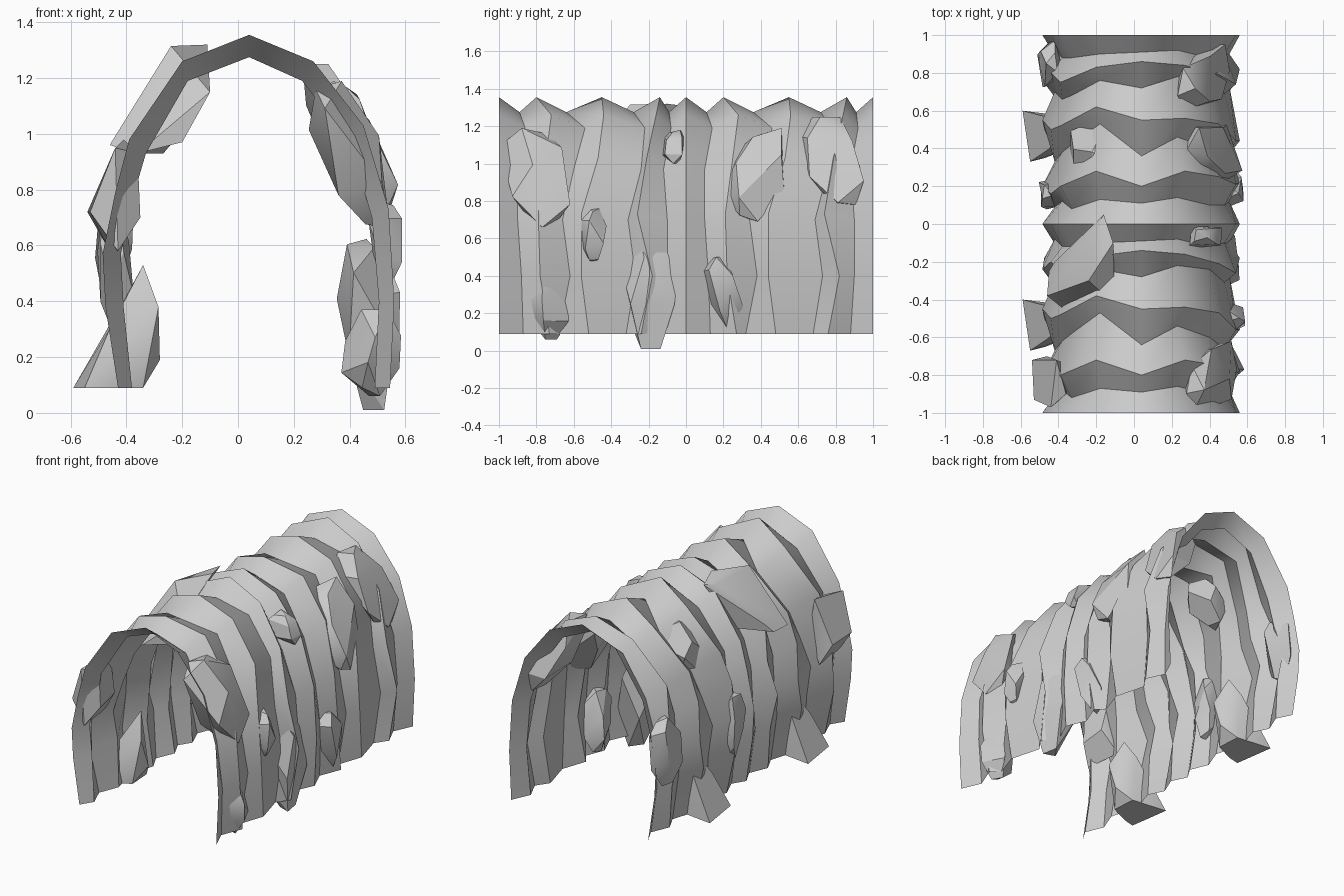
import bpy, bmesh, math, random

if "Cube" in bpy.data.objects:
    bpy.data.objects.remove(bpy.data.objects["Cube"])

# Arch outline (x, z), left foot to right foot: ridge rings and groove rings
RIDGE = [(-.43, .09), (-.475, .38), (-.485, .57), (-.44, .79), (-.39, .98), (-.2, 1.26),
         (.04, 1.355), (.27, 1.26), (.45, 1.03), (.54, .73), (.56, .4), (.545, .09)]
GROOVE = [(-.38, .09), (-.41, .38), (-.42, .57), (-.38, .76), (-.33, .93), (-.18, 1.19),
          (.04, 1.275), (.23, 1.19), (.4, .97), (.48, .7), (.505, .4), (.49, .09)]

# Zigzag y position of every ring inside one repeat of length 1
RINGS = [
    [0] * 12,
    [.08, .1, .09, .12, .08, .13, .11, .14, .1, .1, .12, .13],
    [.2, .17, .2, .16, .2, .28, .2, .28, .25, .21, .22, .27],
    [.33, .36, .33, .38, .42, .53, .36, .46, .4, .34, .38, .32],
    [.52, .5, .55, .5, .52, .62, .55, .56, .53, .44, .44, .48],
    [.68, .66, .7, .66, .68, .76, .72, .78, .76, .69, .73, .68],
    [.78, .82, .76, .8, .75, .83, .86, .84, .79, .74, .82, .76],
    [.9, .88, .92, .88, .88, .9, .91, .92, .88, .9, .9, .88],
]


def finish(name, bm):
    bmesh.ops.recalc_face_normals(bm, faces=bm.faces)
    me = bpy.data.meshes.new(name)
    bm.to_mesh(me)
    bm.free()
    ob = bpy.data.objects.new(name, me)
    bpy.context.collection.objects.link(ob)
    return ob


# Folded tunnel wall: two repeats plus a closing ring, smooth around, sharp at folds
bm = bmesh.new()
grid = []
for i in range(17):
    outline = GROOVE if i % 2 else RIDGE
    base = i // 8 - 1
    grid.append([bm.verts.new((x, base + y, z))
                 for (x, z), y in zip(outline, RINGS[i % 8])])
for a, b in zip(grid, grid[1:]):
    for j in range(11):
        bm.faces.new((a[j], a[j + 1], b[j + 1], b[j])).smooth = True
for ring in grid:
    for a, b in zip(ring, ring[1:]):
        bm.edges.get((a, b)).smooth = False
finish("tunnel_wall", bm)


def hull(name, points):
    bm = bmesh.new()
    for p in points:
        bm.verts.new(p)
    bmesh.ops.convex_hull(bm, input=bm.verts)
    loose = [v for v in bm.verts if not v.link_faces]
    bmesh.ops.delete(bm, geom=loose, context='VERTS')
    bmesh.ops.dissolve_limit(bm, angle_limit=math.radians(12), verts=bm.verts, edges=bm.edges)
    ob = finish(name, bm)
    bpy.ops.object.select_all(action='DESELECT')
    ob.select_set(True)
    bpy.context.view_layer.objects.active = ob
    bpy.ops.object.shade_smooth_by_angle(angle=math.radians(30))


def rock(name, x, y0, y1, z0, z1, thick, lean, seed, slant=0):
    """Faceted slab in a y/z box; lean and slant shift x and y from bottom to top."""
    rng = random.Random(seed)
    pts = []
    for level, rad, n in ((-1, .4, 3), (-.35, 1, 4), (.45, 1, 4), (1, .5, 3)):
        turn = (.5 if n == 4 else 0) + rng.uniform(-.4, .4)
        for k in range(n):
            a = turn + k * math.tau / n + rng.uniform(-.25, .25)
            h = max(-1, min(1, level + rng.uniform(-.2, .2)))
            pts.append((x + lean * h / 2 + rad * math.sin(a) * thick * .62,
                        (y0 + y1) / 2 + rad * math.cos(a) * (y1 - y0) * .54 + slant * h / 2,
                        (z0 + z1) / 2 + h * (z1 - z0) / 2))
    hull(name, pts)


# Rocks stuck through the right wall
rock("right_rock_front_high", .405, -.97, -.63, .66, 1.19, .2, -.18, 1, -.08)
rock("right_rock_middle_high", .415, .21, .54, .69, 1.19, .2, -.18, 2, .1)
rock("right_rock_back_high", .37, .63, .95, .78, 1.25, .18, -.2, 3, -.1)
rock("right_rock_small_high", .38, -.13, 0, 1, 1.18, .14, -.08, 4)
rock("right_rock_small_mid", .535, -.56, -.43, .47, .76, .1, -.02, 5)
rock("right_rock_middle_low", .465, -.36, -.04, .01, .63, .17, -.05, 6)
rock("right_rock_back_low", .5, .1, .29, .12, .5, .14, .02, 7, -.06)
rock("right_rock_front_low", .48, -.84, -.63, .06, .37, .17, .02, 8)

# Rock spikes on the left wall, front and back
hull("left_rock_front_mid", [(-.54, -.72, .72), (-.53, -.93, .72), (-.44, -.97, .95),
                             (-.41, -.72, .98), (-.36, -.9, .93), (-.43, -.95, .58),
                             (-.46, -.7, .58), (-.36, -.74, .73), (-.35, -.9, .7)])
rock("left_rock_back_mid", -.445, .72, .97, .4, .85, .11, .03, 10)
rock("left_rock_slim", -.445, .08, .25, .3, .72, .11, -.03, 11)
rock("left_rock_inner", -.24, .27, .55, .93, 1.21, .16, .13, 12)

# Large leaning slab on the upper left
hull("left_slab", [(-.24, -.3, 1.315), (-.11, -.1, 1.32), (-.16, .05, 1.3), (-.2, -.02, 1.29),
                   (-.45, -.25, .96), (-.46, -.38, .96), (-.36, -.46, .93), (-.2, -.44, .97),
                   (-.1, -.43, 1.15), (-.3, -.1, 1.0), (-.42, -.2, 1.02)])

# Two flat-bottomed rocks at the left foot
for name, y in (("left_foot_rock_front", -.53), ("left_foot_rock_back", .47)):
    hull(name, [(-.59, y + .13, .09), (-.55, y - .14, .09), (-.47, y - .12, .09),
                (-.35, y + .1, .09), (-.34, y - .06, .09), (-.28, y + .02, .19),
                (-.285, y - .05, .38), (-.34, y + .03, .53), (-.4, y + .08, .42),
                (-.46, y - .08, .3), (-.5, y + .05, .24)])
